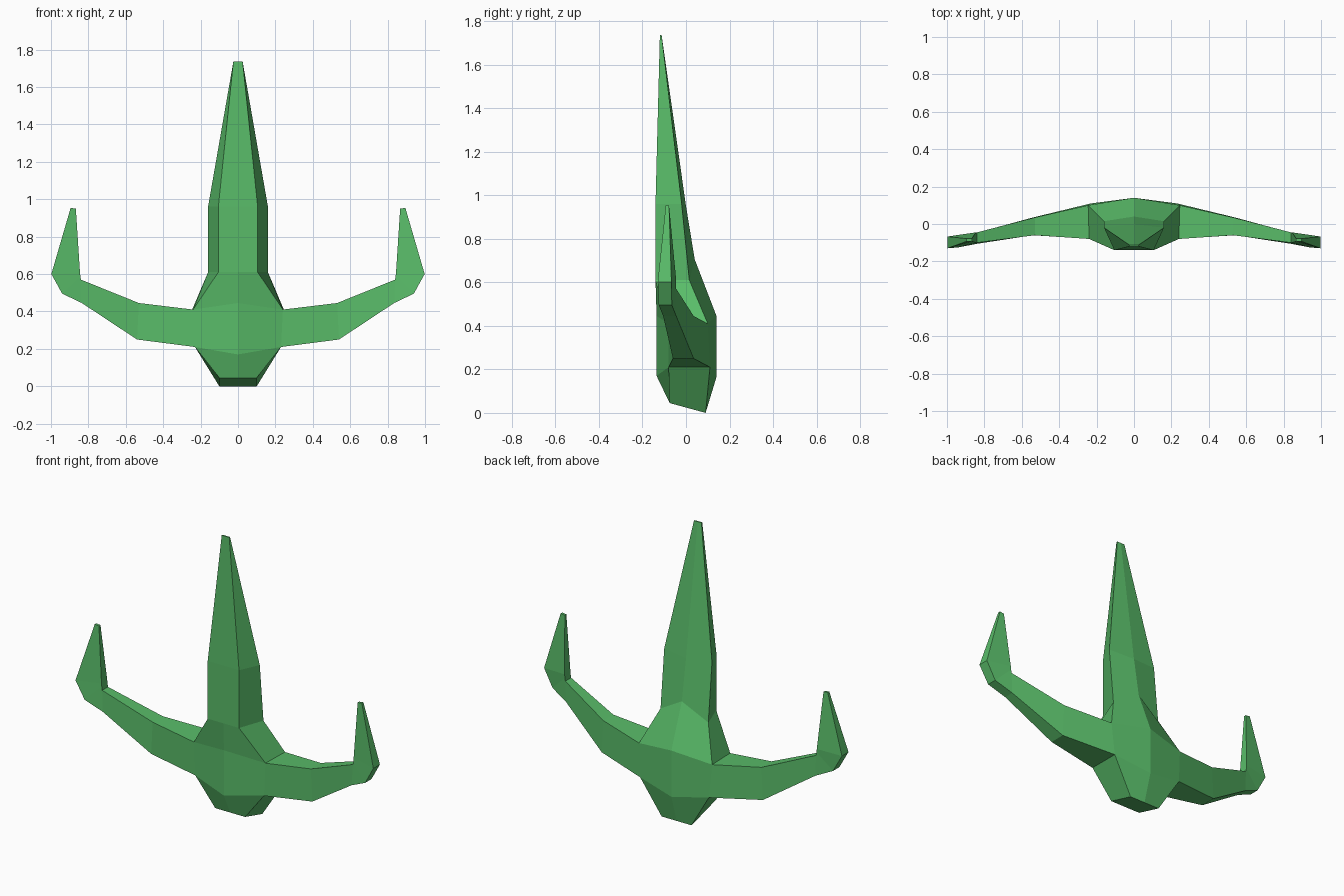
import bpy, bmesh

if "Cube" in bpy.data.objects:
    bpy.data.objects.remove(bpy.data.objects["Cube"])

# Half cross-sections of the body, bottom to top: front centre, front corner, side corner, back centre
body = [
    [(0, -.075, .045), (.10, -.075, .045), (.10, .09, 0), (0, .09, 0)],
    [(0, -.135, .17), (.23, -.08, .21), (.23, .11, .21), (0, .14, .165)],
    [(0, -.135, .445), (.24, -.08, .41), (.245, .10, .41), (0, .14, .445)],
    [(0, -.14, .61), (.105, -.14, .61), (.16, .015, .61), (0, .04, .705)],
    [(0, -.14, .96), (.105, -.14, .96), (.16, -.02, .96), (0, 0, .95)],
    [(0, -.12, 1.735), (.025, -.12, 1.735), (.025, -.112, 1.735), (0, -.112, 1.735)],
]

# Arm sections: upper (x, z, front y, back y), then lower (x, z, front y, back y)
arm = [
    ((.53, .445, -.06, .035), (.54, .25, -.06, .035)),
    ((.84, .57, -.10, -.045), (.835, .445, -.105, -.045)),
    ((.843, .59, -.10, -.045), (.94, .495, -.125, -.065)),
    ((.845, .61, -.10, -.045), (.998, .60, -.13, -.067)),
    ((.867, .95, -.093, -.078), (.895, .953, -.093, -.078)),
]

bm = bmesh.new()


def bridge(a, b, closed):
    n = len(a)
    for i in range(n if closed else n - 1):
        j = (i + 1) % n
        bm.faces.new((a[i], a[j], b[j], b[i]))


for side in (1, -1):
    def vert(p):
        return bm.verts.new((side * p[0], p[1], p[2]))

    # Body and spire half, leaving the arm root open
    rings = [[vert(p) for p in sec] for sec in body]
    for k in range(len(rings) - 1):
        a, b = rings[k], rings[k + 1]
        if k == 1:
            bridge(a[:2], b[:2], False)
            bridge(a[2:], b[2:], False)
        else:
            bridge(a, b, False)
    bm.faces.new(rings[0])
    bm.faces.new(rings[-1])

    # Arm grown out of the root, ending in an upturned tip
    prev = [rings[2][1], rings[2][2], rings[1][2], rings[1][1]]
    for (ux, uz, uf, ub), (lx, lz, lf, lb) in arm:
        ring = [vert(p) for p in ((ux, uf, uz), (ux, ub, uz), (lx, lb, lz), (lx, lf, lz))]
        bridge(prev, ring, True)
        prev = ring
    bm.faces.new(prev)

bmesh.ops.remove_doubles(bm, verts=bm.verts, dist=.0005)
bmesh.ops.recalc_face_normals(bm, faces=bm.faces)

mesh = bpy.data.meshes.new("winged_spire_hull")
bm.to_mesh(mesh)
bm.free()
hull = bpy.data.objects.new("winged_spire_hull", mesh)
bpy.context.collection.objects.link(hull)

# Green paint
green = bpy.data.materials.new("green")
green.diffuse_color = (.10, .50, .14, 1)
green.use_nodes = True
green.node_tree.nodes["Principled BSDF"].inputs["Base Color"].default_value = green.diffuse_color
mesh.materials.append(green)
